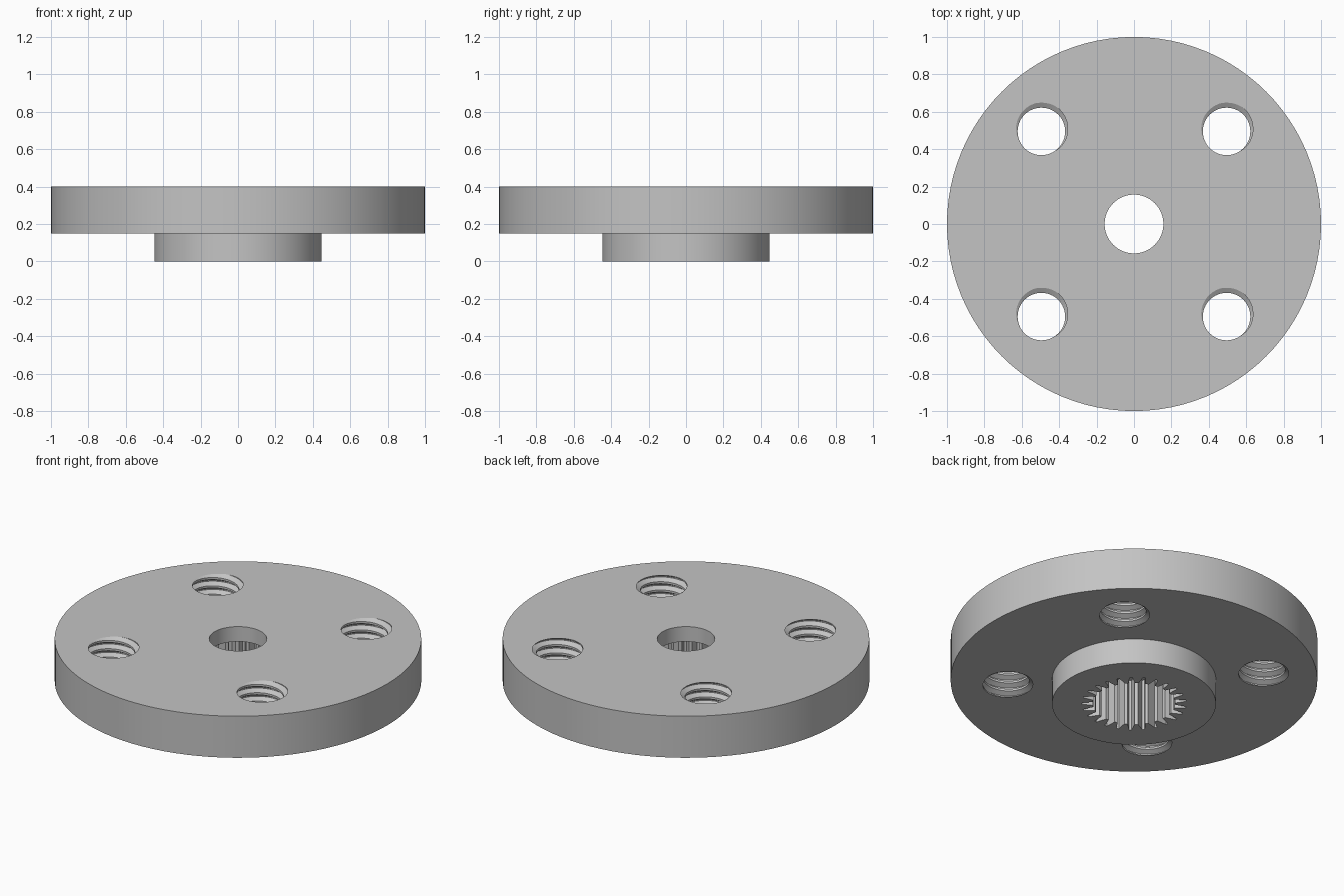
import bpy
import bmesh
from math import pi, sin, cos, radians

default = bpy.data.objects.get("Cube")
if default:
    bpy.data.objects.remove(default)

TOP, FLANGE, SHOULDER = 0.4, 0.15, 0.31
DISC_R, HUB_R, BORE_R = 1.0, 0.447, 0.157
TEETH, TOOTH_R, GROOVE_R = 25, 0.225, 0.285
HOLE_OFFSET, MINOR_R, MAJOR_R, PITCH = 0.495, 0.127, 0.154, 0.05

bm = bmesh.new()


def circle(radius, count):
    return [(radius * cos(2 * pi * i / count), radius * sin(2 * pi * i / count))
            for i in range(count)]


def spline_outline():
    # Narrow tapered grooves between broad teeth
    points = []
    for tooth in range(TEETH):
        for part, radius in ((-0.34, TOOTH_R), (-0.1, GROOVE_R),
                             (0.1, GROOVE_R), (0.34, TOOTH_R)):
            a = pi / 2 + 2 * pi * (tooth + part) / TEETH
            points.append((radius * cos(a), radius * sin(a)))
    return points


def wall(outline, low, high):
    rings = [[bm.verts.new((x, y, z)) for x, y in outline] for z in (low, high)]
    for i in range(len(outline)):
        j = (i + 1) % len(outline)
        bm.faces.new((rings[0][i], rings[0][j], rings[1][j], rings[1][i]))


def threaded_hole(cx, cy, steps=48, turns=9):
    # Helical wall, longer than the flange is thick
    start = TOP - PITCH * (7.5 + 80 / 360)
    profile = ((0.125, MINOR_R), (0.4375, MAJOR_R),
               (0.5625, MAJOR_R), (0.875, MINOR_R))
    columns = []
    for i in range(steps):
        a = 2 * pi * i / steps
        columns.append([bm.verts.new((cx + r * cos(a), cy + r * sin(a),
                                      start + PITCH * (i / steps + turn + t)))
                        for turn in range(turns + 1) for t, r in profile])
    for i in range(steps):
        here = columns[i]
        # The last column joins the first one a full turn higher
        after = columns[i + 1] if i + 1 < steps else columns[0][len(profile):]
        for k in range(len(profile) * turns - 1):
            bm.faces.new((here[k], after[k], after[k + 1], here[k + 1]))


def cap(z):
    rim = [e for e in bm.edges if e.is_boundary
           and all(abs(v.co.z - z) < 1e-5 for v in e.verts)]
    bmesh.ops.triangle_fill(bm, use_beauty=True, edges=rim, normal=(0, 0, 1))


# Four threaded holes, trimmed level with the flange faces
for sx in (-1, 1):
    for sy in (-1, 1):
        threaded_hole(sx * HOLE_OFFSET, sy * HOLE_OFFSET)
for z, direction in ((TOP, 1), (FLANGE, -1)):
    bmesh.ops.bisect_plane(bm, geom=bm.verts[:] + bm.edges[:] + bm.faces[:],
                           dist=1e-6, plane_co=(0, 0, z),
                           plane_no=(0, 0, direction), clear_outer=True)

# Flange rim, hub rim, plain bore and splined socket
wall(circle(DISC_R, 96), FLANGE, TOP)
wall(circle(HUB_R, 96), 0, FLANGE)
wall(circle(BORE_R, 64), SHOULDER, TOP)
wall(spline_outline(), 0, SHOULDER)

# Flat faces between the rims
for level in (0, FLANGE, SHOULDER, TOP):
    cap(level)
bmesh.ops.recalc_face_normals(bm, faces=bm.faces[:])

mesh = bpy.data.meshes.new("splined_flange_disc")
bm.to_mesh(mesh)
bm.free()
disc = bpy.data.objects.new("splined_flange_disc", mesh)
bpy.context.collection.objects.link(disc)

# Plain grey metal
grey = bpy.data.materials.new("light_grey")
grey.use_nodes = True
colour = (0.55, 0.55, 0.55, 1)
grey.diffuse_color = colour
grey.node_tree.nodes["Principled BSDF"].inputs["Base Color"].default_value = colour
mesh.materials.append(grey)

bpy.ops.object.select_all(action="DESELECT")
disc.select_set(True)
bpy.context.view_layer.objects.active = disc
bpy.ops.object.shade_smooth_by_angle(angle=radians(20))
